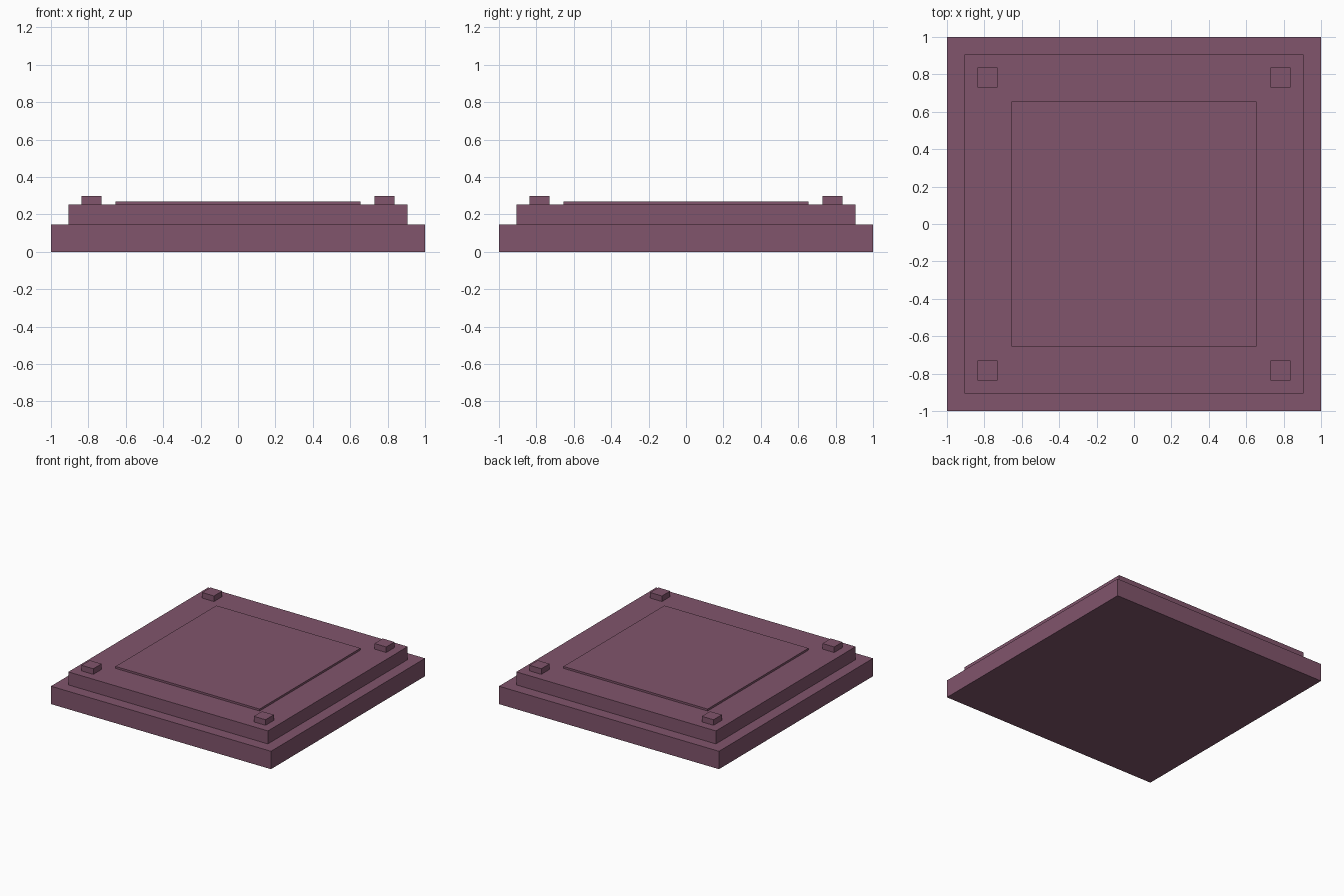
import bpy

if "Cube" in bpy.data.objects:
    bpy.data.objects.remove(bpy.data.objects["Cube"])

# Single plum colour for the whole plinth
plum = bpy.data.materials.new("plum")
plum.diffuse_color = (0.22, 0.09, 0.15, 1.0)
plum.use_nodes = True
plum.node_tree.nodes["Principled BSDF"].inputs["Base Color"].default_value = plum.diffuse_color


def box(name, x, y, width, z0, z1):
    """Square block centred on (x, y), from z0 to z1."""
    bpy.ops.mesh.primitive_cube_add(size=1, location=(x, y, (z0 + z1) / 2))
    obj = bpy.context.object
    obj.name = name
    obj.scale = (width, width, z1 - z0)
    bpy.ops.object.transform_apply(location=False, rotation=False, scale=True)
    obj.data.materials.append(plum)
    return obj


# Stepped platform
box("base_slab", 0, 0, 2.0, 0.0, 0.147)
box("upper_tier", 0, 0, 1.814, 0.147, 0.254)
box("center_panel", 0, 0, 1.31, 0.254, 0.27)

# Corner studs
for sx, side in ((-1, "left"), (1, "right")):
    for sy, end in ((-1, "front"), (1, "back")):
        box(f"{end}_{side}_stud", sx * 0.783, sy * 0.783, 0.107, 0.254, 0.30)
